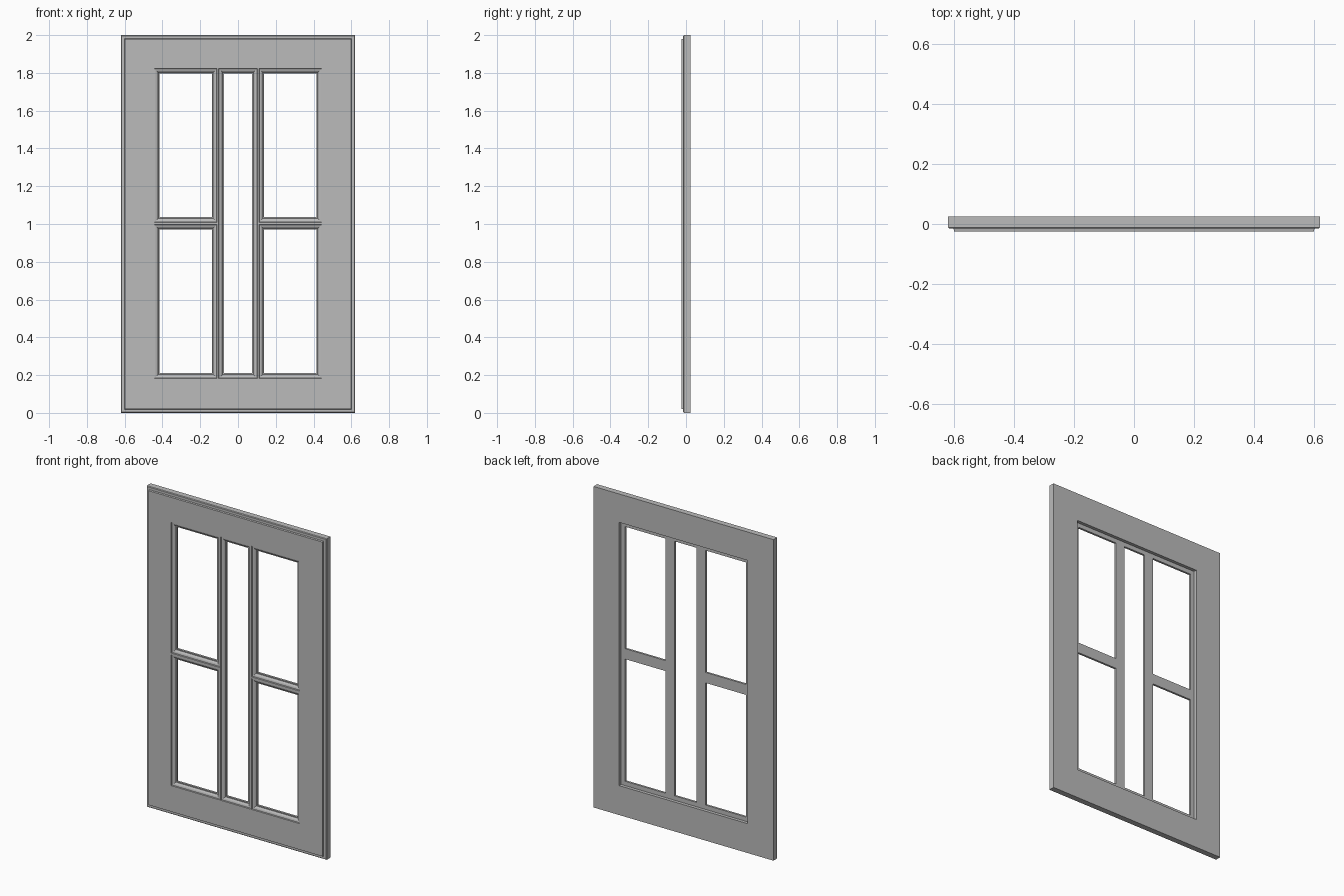
import bpy
import bmesh

cube = bpy.data.objects.get("Cube")
if cube:
    bpy.data.objects.remove(cube, do_unlink=True)

grey = bpy.data.materials.new("plain grey")
grey.use_nodes = True
colour = (0.5, 0.5, 0.5, 1)
grey.diffuse_color = colour
grey.node_tree.nodes["Principled BSDF"].inputs["Base Color"].default_value = colour

# Depth levels, front to back
FRONT, STEP, LEDGE, BACK = -0.025, -0.015, 0.005, 0.025

# Rectangles are (left, right, bottom, top)
OUTER = (-0.62, 0.62, 0.0, 2.0)
WINDOW = (-0.443, 0.443, 0.183, 1.823)
LOW, HIGH = (0.183, 0.998), (1.009, 1.823)
PANES = [(-0.443, -0.111, *LOW), (-0.443, -0.111, *HIGH),
         (0.111, 0.443, *LOW), (0.111, 0.443, *HIGH),
         (-0.102, 0.102, 0.183, 1.823)]

# Moulding and outer edge as (inset, depth) steps
MOULDING = [(0, FRONT), (0.002, -0.02), (0.007, -0.02), (0.013, -0.018),
            (0.018, -0.014), (0.021, -0.008), (0.027, -0.008), (0.027, LEDGE)]
EDGE = [(0, BACK), (0, -0.011), (0.004, STEP), (0.019, STEP), (0.021, FRONT)]


def inset(r, d):
    return (r[0] + d, r[1] - d, r[2] + d, r[3] - d)


def ring(bm, r, y):
    return [bm.verts.new((x, y, z)) for x, z in
            ((r[0], r[2]), (r[1], r[2]), (r[1], r[3]), (r[0], r[3]))]


def sweep(bm, r, profile):
    """Run a profile around a rectangle with mitred corners."""
    rings = [ring(bm, inset(r, d), y) for d, y in profile]
    for a, b in zip(rings, rings[1:]):
        for i in range(4):
            j = (i + 1) % 4
            bm.faces.new((a[i], a[j], b[j], b[i]))


def plate(bm, r, holes, y):
    """Flat sheet with rectangular holes, made from grid cells."""
    xs = sorted({x for q in [r] + holes for x in q[:2]})
    zs = sorted({z for q in [r] + holes for z in q[2:]})
    for x0, x1 in zip(xs, xs[1:]):
        for z0, z1 in zip(zs, zs[1:]):
            cx, cz = (x0 + x1) / 2, (z0 + z1) / 2
            if not any(h[0] < cx < h[1] and h[2] < cz < h[3] for h in holes):
                bm.faces.new(ring(bm, (x0, x1, z0, z1), y))


bm = bmesh.new()
# Outer edge with raised front panel
sweep(bm, OUTER, EDGE)
plate(bm, inset(OUTER, EDGE[-1][0]), PANES, FRONT)
# Moulded openings
for pane in PANES:
    sweep(bm, pane, MOULDING)
# Back face, rebate wall, and ledge with the backs of the glazing bars
plate(bm, OUTER, [WINDOW], BACK)
sweep(bm, WINDOW, [(0, BACK), (0, LEDGE)])
plate(bm, WINDOW, [inset(p, MOULDING[-1][0]) for p in PANES], LEDGE)

bmesh.ops.remove_doubles(bm, verts=bm.verts, dist=0.0001)
bmesh.ops.recalc_face_normals(bm, faces=bm.faces)
# Merge the coplanar cells where they form clean faces
bmesh.ops.dissolve_limit(bm, angle_limit=0.001, verts=bm.verts, edges=bm.edges)

mesh = bpy.data.meshes.new("window_door_frame")
bm.to_mesh(mesh)
bm.free()
mesh.materials.append(grey)
door = bpy.data.objects.new("window_door_frame", mesh)
bpy.context.collection.objects.link(door)
